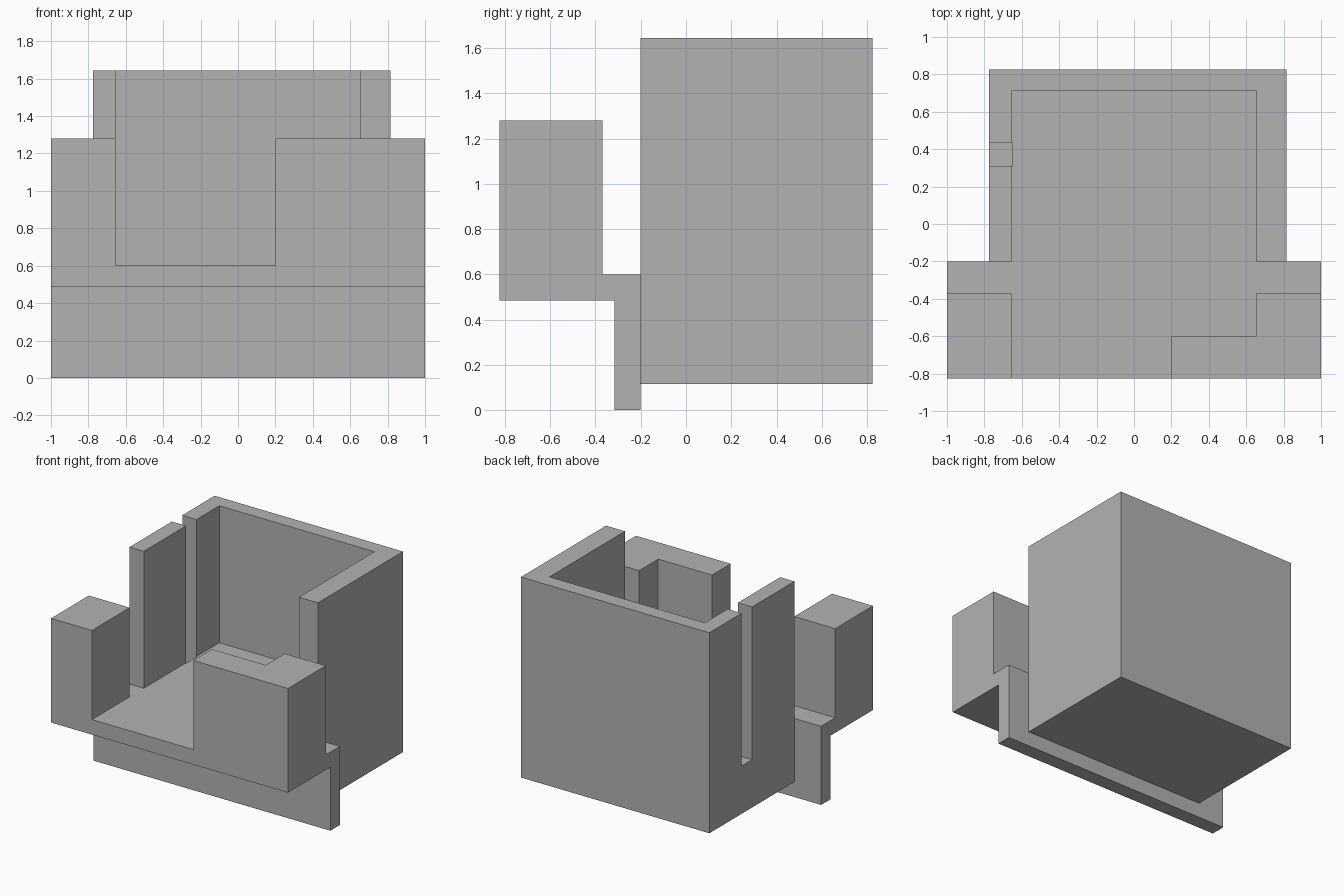
import bpy
import bmesh
from mathutils import Vector

cube = bpy.data.objects.get("Cube")
if cube:
    bpy.data.objects.remove(cube, do_unlink=True)

grey = bpy.data.materials.new("plain grey")
grey.use_nodes = True
colour = (0.45, 0.45, 0.45, 1)
grey.diffuse_color = colour
grey.node_tree.nodes["Principled BSDF"].inputs["Base Color"].default_value = colour


def prism(name, points, sweep):
    """Sweep a flat outline of 3D points along a vector."""
    bm = bmesh.new()
    face = bm.faces.new([bm.verts.new(p) for p in points])
    swept = bmesh.ops.extrude_face_region(bm, geom=[face])
    verts = [g for g in swept["geom"] if isinstance(g, bmesh.types.BMVert)]
    bmesh.ops.translate(bm, verts=verts, vec=Vector(sweep))
    bmesh.ops.recalc_face_normals(bm, faces=bm.faces)
    mesh = bpy.data.meshes.new(name)
    bm.to_mesh(mesh)
    bm.free()
    mesh.materials.append(grey)
    obj = bpy.data.objects.new(name, mesh)
    bpy.context.collection.objects.link(obj)
    return obj


def column(name, outline, z0, z1):
    return prism(name, [(x, y, z0) for x, y in outline], (0, 0, z1 - z0))


def box(name, x0, x1, y0, y1, z0, z1):
    return column(name, [(x0, y0), (x1, y0), (x1, y1), (x0, y1)], z0, z1)


def cut(target, cutter):
    """Subtract the cutter, apply the result and remove the cutter."""
    mod = target.modifiers.new("cut", "BOOLEAN")
    mod.operation = "DIFFERENCE"
    mod.solver = "EXACT"
    mod.object = cutter
    bpy.context.view_layer.objects.active = target
    bpy.ops.object.modifier_apply(modifier=mod.name)
    bpy.data.objects.remove(cutter, do_unlink=True)


FLOOR, LEDGE, TOP, POST_TOP = 0.6, 0.485, 1.645, 1.28
FRONT, JOIN, BACK = -0.825, -0.2, 0.825
INNER = 0.655

# Open-fronted housing with a slot through its right wall
housing = box("housing", -0.775, 0.815, JOIN, BACK, 0.115, TOP)
cut(housing, box("cavity_cutter", -INNER, INNER, -0.5, 0.71, FLOOR, 2))
cut(housing, box("slot_cutter", -1, -0.65, 0.31, 0.435, 0.48, 2))

# Shelf and hanging plate in one angled profile
profile = [(FRONT, FLOOR), (JOIN, FLOOR), (JOIN, 0), (-0.315, 0),
           (-0.315, LEDGE), (FRONT, LEDGE)]
prism("shelf_bracket", [(-1, y, z) for y, z in profile], (2, 0, 0))

# Front blocks standing on the shelf
box("right_front_block", -1, -INNER, FRONT, -0.37, FLOOR, POST_TOP)
column("left_front_block",
       [(0.2, FRONT), (1, FRONT), (1, -0.37), (INNER, -0.37),
        (INNER, -0.6), (0.2, -0.6)], FLOOR, POST_TOP)
